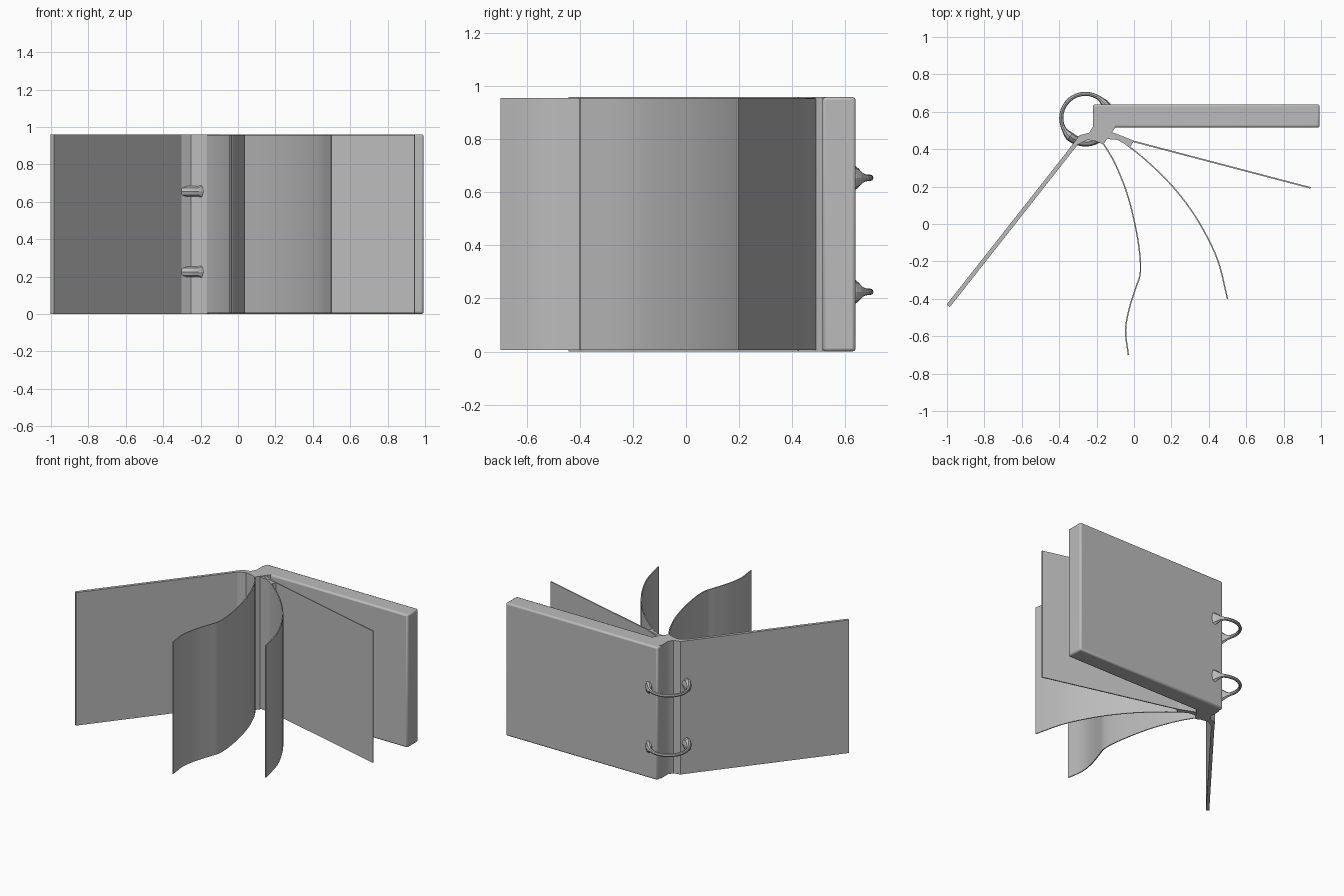
import bpy, bmesh, math
from mathutils import Vector

cube = bpy.data.objects.get("Cube")
if cube:
    bpy.data.objects.remove(cube, do_unlink=True)

grey = bpy.data.materials.new("plain grey")
grey.use_nodes = True
colour = (0.5, 0.5, 0.5, 1)
grey.diffuse_color = colour
grey.node_tree.nodes["Principled BSDF"].inputs["Base Color"].default_value = colour


def finish(name, bm, smooth=True, bevel=0):
    """Turn a bmesh into a named, coloured object."""
    bmesh.ops.recalc_face_normals(bm, faces=bm.faces)
    mesh = bpy.data.meshes.new(name)
    bm.to_mesh(mesh)
    bm.free()
    mesh.materials.append(grey)
    obj = bpy.data.objects.new(name, mesh)
    bpy.context.collection.objects.link(obj)
    if bevel:
        mod = obj.modifiers.new("soft edges", 'BEVEL')
        mod.width, mod.segments = bevel, 2
    if smooth:
        bpy.ops.object.select_all(action='DESELECT')
        obj.select_set(True)
        bpy.context.view_layer.objects.active = obj
        bpy.ops.object.shade_smooth_by_angle(angle=math.radians(35))
    return obj


def prism(name, outline, low=0.0, high=0.96, bevel=0):
    """Extrude a plan outline upwards."""
    bm = bmesh.new()
    face = bm.faces.new([bm.verts.new((x, y, low)) for x, y in outline])
    top = bmesh.ops.extrude_face_region(bm, geom=[face])["geom"]
    verts = [v for v in top if isinstance(v, bmesh.types.BMVert)]
    bmesh.ops.translate(bm, verts=verts, vec=(0, 0, high - low))
    return finish(name, bm, True, bevel)


def refine(path, steps=4):
    """Smooth a plan path with a Catmull-Rom curve."""
    p = [Vector(q) for q in path]
    p = [2 * p[0] - p[1]] + p + [2 * p[-1] - p[-2]]
    out = []
    for a, b, c, d in zip(p, p[1:], p[2:], p[3:]):
        for i in range(steps):
            t = i / steps
            out.append(0.5 * (2 * b + (c - a) * t + (2 * a - 5 * b + 4 * c - d) * t * t
                              + (3 * b - a - 3 * c + d) * t ** 3))
    return out + [p[-2]]


def sheet(name, path, thickness, low=0.005, high=0.957):
    """Upright sheet following a plan path."""
    pts = refine(path) if len(path) > 2 else [Vector(q) for q in path]
    left, right = [], []
    for i, p in enumerate(pts):
        d = (pts[min(i + 1, len(pts) - 1)] - pts[max(i - 1, 0)]).normalized()
        n = Vector((-d.y, d.x)) * thickness / 2
        left.append(p + n)
        right.append(p - n)
    return prism(name, left + right[::-1], low, high)


# Closed stack of pages with its back cover
prism("page_block", [(-0.22, 0.515), (0.993, 0.515), (0.993, 0.64), (-0.22, 0.64)],
      bevel=0.012)

# Opened cover
sheet("front_cover", [(-0.993, -0.437), (-0.31, 0.43)], 0.022, 0.0, 0.96)

# Hollowed spine joining the cover and the block
prism("spine", [(-0.345, 0.405), (-0.29, 0.475), (-0.24, 0.487), (-0.22, 0.52),
                (-0.22, 0.60), (-0.12, 0.60), (-0.1, 0.515), (-0.14, 0.46),
                (-0.165, 0.425), (-0.20, 0.442), (-0.25, 0.45), (-0.30, 0.425)])

# Loose pages fanned out
sheet("curled_page", [(-0.17, 0.44), (-0.1, 0.32), (-0.03, 0.14), (0.02, -0.08),
                      (0.035, -0.25), (0.01, -0.34), (-0.025, -0.45),
                      (-0.045, -0.57), (-0.03, -0.7)], 0.007)
sheet("bent_page", [(-0.13, 0.49), (0.03, 0.37), (0.17, 0.24), (0.28, 0.11),
                    (0.37, -0.03), (0.45, -0.2), (0.5, -0.4)], 0.007)
sheet("straight_page", [(-0.13, 0.475), (0.945, 0.193)], 0.008)

# Gathered root of the outer pages
prism("page_root", [(-0.15, 0.50), (-0.1, 0.485), (0.0, 0.445), (-0.02, 0.412),
                    (-0.09, 0.45), (-0.15, 0.455)], 0.005, 0.955)


def ring(name, height, count=36, sides=8):
    """Binding ring, flaring where it enters the block and the cover."""
    bm = bmesh.new()
    loops = []
    for i in range(count):
        a = math.tau * i / count
        flare = max(math.exp(-((math.degrees(a) - c) / 17) ** 2) for c in (28, 232, 308))
        tall, thick = 0.012 + 0.04 * flare, 0.011 + 0.014 * flare
        if 232 < math.degrees(a) < 308:
            tall, thick = max(tall, 0.028), max(thick, 0.024)
        loop = []
        for j in range(sides):
            b = math.tau * j / sides
            r = 0.129 + thick * math.cos(b)
            loop.append(bm.verts.new((-0.26 + r * math.cos(a), 0.567 + r * math.sin(a),
                                      height + tall * math.sin(b))))
        loops.append(loop)
    for i in range(count):
        p, q = loops[i], loops[(i + 1) % count]
        for j in range(sides):
            k = (j + 1) % sides
            bm.faces.new((p[j], q[j], q[k], p[k]))
    return finish(name, bm, smooth=False)


for label, height in (("lower", 0.225), ("upper", 0.655)):
    ring(label + "_ring", height)
